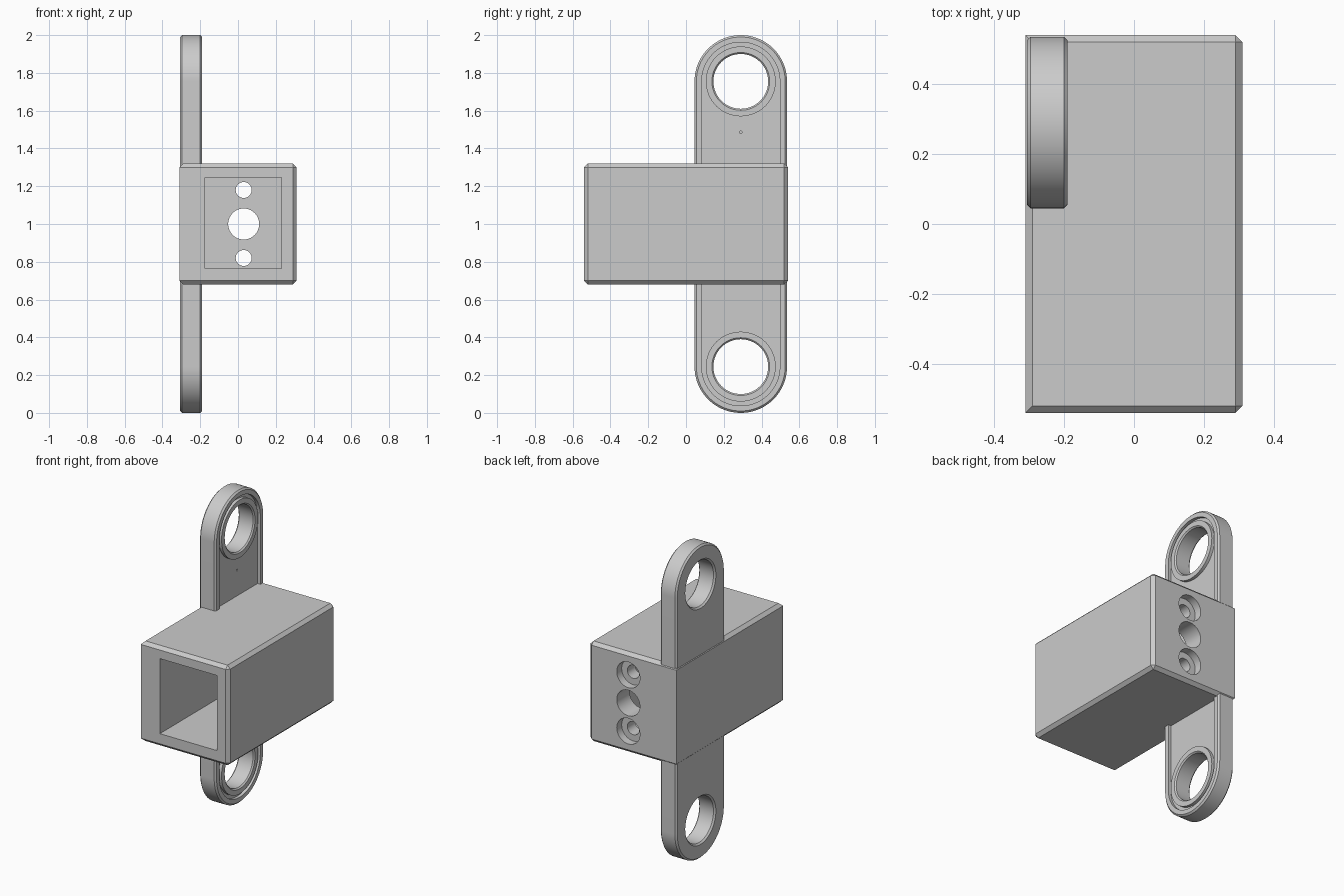
import bpy
import bmesh
import math
from mathutils import Vector

old = bpy.data.objects.get("Cube")
if old:
    bpy.data.objects.remove(old, do_unlink=True)

GREY = (0.6, 0.6, 0.6, 1)
mat = bpy.data.materials.new("plain grey")
mat.use_nodes = True
mat.diffuse_color = GREY
mat.node_tree.nodes["Principled BSDF"].inputs["Base Color"].default_value = GREY

ARM_Y = 0.29           # centre line of the arm
EYES = (0.245, 1.755)  # heights of the two arm eyes
ARM_IN, ARM_OUT = -0.19, -0.306


def finish(bm, name):
    bmesh.ops.recalc_face_normals(bm, faces=bm.faces)
    mesh = bpy.data.meshes.new(name)
    bm.to_mesh(mesh)
    bm.free()
    obj = bpy.data.objects.new(name, mesh)
    bpy.context.collection.objects.link(obj)
    mesh.materials.append(mat)
    return obj


def box(name, lo, hi, chamfer=0, keep=None):
    """Box between two corners; edges where keep(edge) is true stay sharp."""
    bm = bmesh.new()
    bmesh.ops.create_cube(bm, size=1)
    lo, hi = Vector(lo), Vector(hi)
    for v in bm.verts:
        v.co = Vector([(a + b) / 2 + c * (b - a) for a, b, c in zip(lo, hi, v.co)])
    if chamfer:
        edges = [e for e in bm.edges if not (keep and keep(e))]
        bmesh.ops.bevel(bm, geom=edges, offset=chamfer, segments=1, affect='EDGES')
    return finish(bm, name)


def stadium(name, x0, x1, radius, chamfer=0):
    """Upright slab with round ends centred on the two eyes."""
    bm = bmesh.new()
    n = 48
    ring = []
    for z, start in ((EYES[1], 0), (EYES[0], math.pi)):
        for i in range(n + 1):
            a = start + math.pi * i / n
            ring.append(bm.verts.new((x0, ARM_Y + radius * math.cos(a), z + radius * math.sin(a))))
    face = bm.faces.new(ring)
    ext = bmesh.ops.extrude_face_region(bm, geom=[face])
    bmesh.ops.translate(bm, vec=(x1 - x0, 0, 0),
                        verts=[g for g in ext["geom"] if isinstance(g, bmesh.types.BMVert)])
    if chamfer:
        rims = [e for e in bm.edges if abs(e.verts[0].co.x - e.verts[1].co.x) < 1e-5]
        bmesh.ops.bevel(bm, geom=rims, offset=chamfer, segments=1, affect='EDGES')
    return finish(bm, name)


def lathe(name, profile, centre, axis, closed=False, n=64):
    """Turn (radius, position) points about the x or y axis."""
    bm = bmesh.new()
    rings = []
    for r, p in profile:
        ring = []
        for i in range(n):
            a = 2 * math.pi * i / n
            u, w = r * math.cos(a), r * math.sin(a)
            co = (p, centre[0] + u, centre[1] + w) if axis == 'X' else (centre[0] + u, p, centre[1] + w)
            ring.append(bm.verts.new(co))
        rings.append(ring)
    pairs = list(zip(rings, rings[1:]))
    if closed:
        pairs.append((rings[-1], rings[0]))
    else:
        bm.faces.new(rings[0])
        bm.faces.new(rings[-1])
    for a, b in pairs:
        for i in range(n):
            j = (i + 1) % n
            bm.faces.new((a[i], a[j], b[j], b[i]))
    return finish(bm, name)


def cut(obj, cutter):
    mod = obj.modifiers.new("cut", 'BOOLEAN')
    mod.operation = 'DIFFERENCE'
    mod.solver = 'EXACT'
    mod.object = cutter
    bpy.context.view_layer.objects.active = obj
    bpy.ops.object.modifier_apply(modifier=mod.name)
    bpy.data.objects.remove(cutter, do_unlink=True)


# Hollow housing, chamfered except for the upright edges beside the arm
housing = box("housing", (-0.31, -0.54, 0.68), (0.31, 0.54, 1.32), 0.02,
              keep=lambda e: all(v.co.x < -0.3 for v in e.verts)
              and abs(e.verts[0].co.z - e.verts[1].co.z) > 0.1)
cut(housing, box("cavity_cutter", (-0.175, -0.7, 0.765), (0.23, 0.41, 1.245)))

# Shaft hole and two counterbored screw holes in the back wall
cut(housing, lathe("shaft_cutter", [(0.082, 0.3), (0.082, 0.6)], (0.03, 1.0), 'Y'))
for z in (0.82, 1.18):
    cut(housing, lathe("screw_cutter",
                       [(0.042, 0.3), (0.042, 0.49), (0.082, 0.49), (0.082, 0.6)], (0.03, z), 'Y'))

# Mounting arm with a recessed inner face and two eyes
arm = stadium("mounting_arm", ARM_OUT, ARM_IN, 0.245, 0.01)
FLOOR = ARM_IN - 0.02
cut(arm, stadium("recess_cutter", FLOOR, ARM_IN + 0.05, 0.207))
for z in EYES:
    cut(arm, lathe("eye_cutter", [(0.165, ARM_OUT - 0.01), (0.145, ARM_OUT + 0.01),
                                  (0.145, ARM_IN + 0.1)], (ARM_Y, z), 'X'))
cut(arm, lathe("pin_cutter", [(0.007, FLOOR - 0.01), (0.007, ARM_IN + 0.1)], (ARM_Y, 1.485), 'X', n=12))

# Raised collars around the eyes
parts = [housing, arm]
for z, name in zip(EYES, ("lower_collar", "upper_collar")):
    parts.append(lathe(name, [(0.185, FLOOR - 0.005), (0.185, ARM_IN), (0.153, ARM_IN),
                              (0.145, ARM_IN - 0.008), (0.145, FLOOR - 0.005)],
                       (ARM_Y, z), 'X', closed=True))

# Smooth curved walls, keep real edges sharp
bpy.ops.object.select_all(action='DESELECT')
for obj in parts:
    obj.select_set(True)
bpy.context.view_layer.objects.active = housing
bpy.ops.object.shade_smooth_by_angle(angle=math.radians(30))
